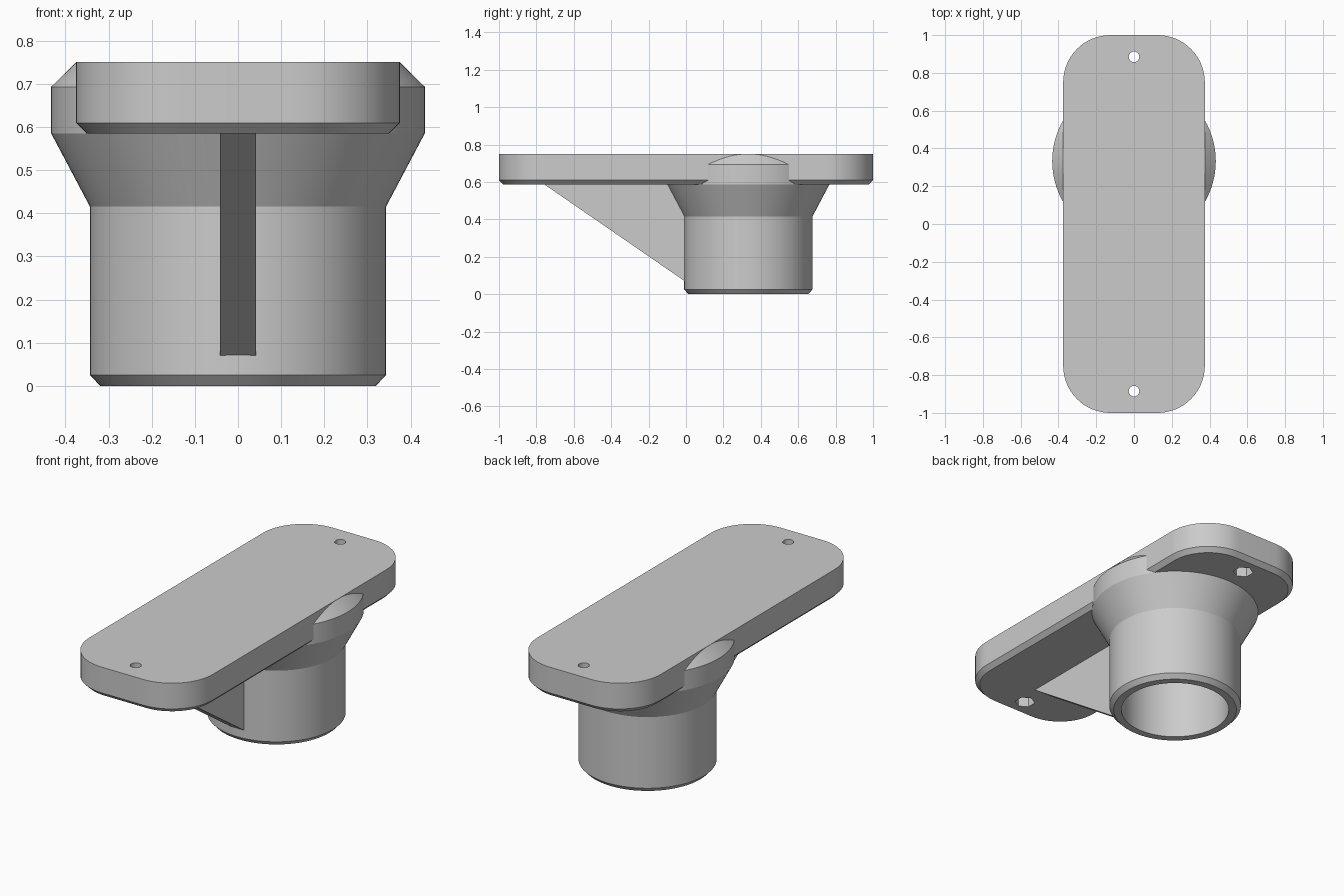
import bpy, bmesh
from math import sin, cos, pi, radians

if "Cube" in bpy.data.objects:
    bpy.data.objects.remove(bpy.data.objects["Cube"], do_unlink=True)

GREY = (0.6, 0.6, 0.6, 1)
grey = bpy.data.materials.new("plain_grey")
grey.use_nodes = True
grey.diffuse_color = GREY
grey.node_tree.nodes["Principled BSDF"].inputs["Base Color"].default_value = GREY

TOP, UNDER = 0.75, 0.585            # plate surfaces
HALF_W, HALF_L, CORNER, BEVEL = 0.375, 1.0, 0.25, 0.024
SOCKET_Y = 0.333


def make_object(name, bm):
    bmesh.ops.recalc_face_normals(bm, faces=bm.faces)
    mesh = bpy.data.meshes.new(name)
    bm.to_mesh(mesh)
    bm.free()
    mesh.materials.append(grey)
    ob = bpy.data.objects.new(name, mesh)
    bpy.context.collection.objects.link(ob)
    return ob


def activate(ob):
    bpy.ops.object.select_all(action='DESELECT')
    ob.select_set(True)
    bpy.context.view_layer.objects.active = ob


def loft(name, rings):
    """Join equal-sized rings of points and cap both ends."""
    bm = bmesh.new()
    loops = [[bm.verts.new(p) for p in ring] for ring in rings]
    n = len(loops[0])
    for a, b in zip(loops, loops[1:]):
        for i in range(n):
            j = (i + 1) % n
            bm.faces.new((a[i], a[j], b[j], b[i]))
    bm.faces.new(loops[0])
    bm.faces.new(loops[-1])
    return make_object(name, bm)


def circle(r, z, x=0, y=0, n=96, turn=0.0):
    return [(x + r * cos(turn + 2 * pi * i / n), y + r * sin(turn + 2 * pi * i / n), z)
            for i in range(n)]


def rounded_rectangle(inset, z, steps=16):
    pts = []
    for k, (sx, sy) in enumerate([(1, 1), (-1, 1), (-1, -1), (1, -1)]):
        for i in range(steps + 1):
            a = pi / 2 * (k + i / steps)
            pts.append((sx * (HALF_W - CORNER) + (CORNER - inset) * cos(a),
                        sy * (HALF_L - CORNER) + (CORNER - inset) * sin(a), z))
    return pts


# Mounting plate with a chamfered lower rim
plate = loft("mounting_plate", [rounded_rectangle(BEVEL, UNDER),
                                rounded_rectangle(0, UNDER + BEVEL),
                                rounded_rectangle(0, TOP)])

# Screw holes and hexagonal nut pockets
cutters = []
for y in (-0.885, 0.885):
    cutters.append(loft("screw_hole_cutter", [circle(0.028, z, y=y, n=24)
                                              for z in (UNDER - 0.1, TOP + 0.1)]))
    cutters.append(loft("nut_pocket_cutter", [circle(0.052, z, y=y, n=6, turn=pi / 2)
                                              for z in (UNDER - 0.1, UNDER + 0.08)]))
activate(plate)
for cutter in cutters:
    cutter.hide_render = True
    mod = plate.modifiers.new("hole", 'BOOLEAN')
    mod.operation, mod.solver, mod.object = 'DIFFERENCE', 'EXACT', cutter
    bpy.ops.object.modifier_apply(modifier=mod.name)
for cutter in cutters:
    bpy.data.objects.remove(cutter, do_unlink=True)

# Round socket: bore ceiling, bore, lower chamfer, wall, flare and chamfered collar
profile = [(0.28, 0.58), (0.28, 0), (0.32, 0), (0.343, 0.025), (0.343, 0.415),
           (0.433, UNDER), (0.433, 0.693), (0.376, TOP - 0.001)]
socket = loft("socket", [circle(r, z, y=SOCKET_Y) for r, z in profile])

# Triangular gusset bracing the plate against the socket
side = [(-0.755, UNDER), (0.02, 0.051), (0.02, 0.6), (-0.755, 0.6)]
gusset = loft("gusset", [[(x, y, z) for y, z in side] for x in (-0.042, 0.042)])

for part in (plate, socket):
    activate(part)
    bpy.ops.object.shade_smooth_by_angle(angle=radians(25))
